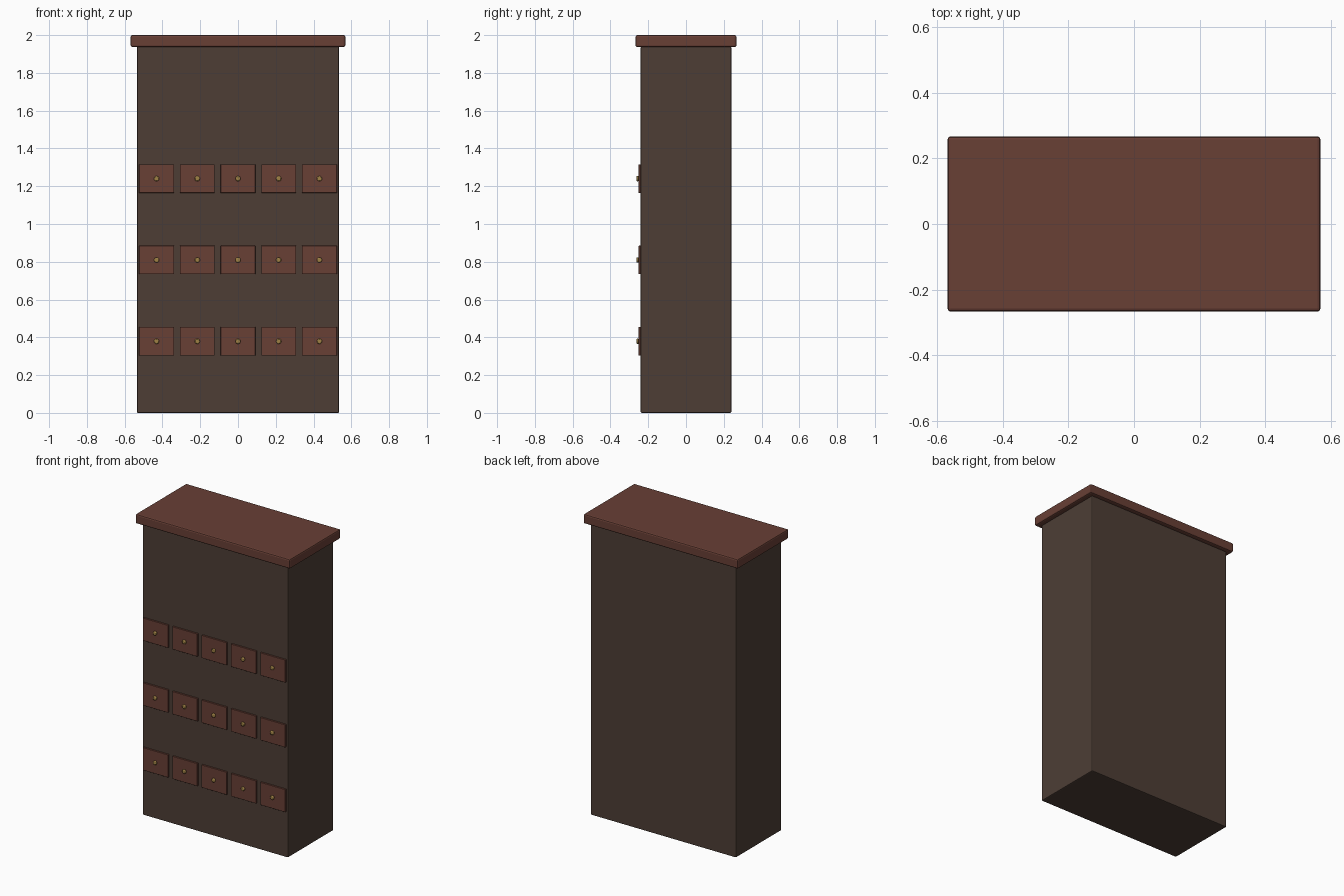
import bpy, bmesh, math
from mathutils import Matrix

if "Cube" in bpy.data.objects:
    bpy.data.objects.remove(bpy.data.objects["Cube"])


def material(name, rgb):
    m = bpy.data.materials.new(name)
    m.diffuse_color = (*rgb, 1)
    m.use_nodes = True
    m.node_tree.nodes["Principled BSDF"].inputs["Base Color"].default_value = m.diffuse_color
    return m


dark_wood = material("dark_wood", (0.075, 0.048, 0.036))
red_wood = material("red_wood", (0.14, 0.05, 0.036))
brass = material("brass", (0.35, 0.22, 0.06))


def finish(bm, name, mat, bevel, segments):
    me = bpy.data.meshes.new(name)
    bm.to_mesh(me)
    bm.free()
    ob = bpy.data.objects.new(name, me)
    bpy.context.collection.objects.link(ob)
    me.materials.append(mat)
    mod = ob.modifiers.new("bevel", "BEVEL")
    mod.width, mod.segments = bevel, segments
    mod.limit_method = "ANGLE"
    return ob


def box(name, lo, hi, mat, bevel, segments=2):
    bm = bmesh.new()
    size = [b - a for a, b in zip(lo, hi)]
    mid = [(a + b) / 2 for a, b in zip(lo, hi)]
    bmesh.ops.create_cube(bm, size=1, matrix=Matrix.Translation(mid) @ Matrix.Diagonal((*size, 1)))
    return finish(bm, name, mat, bevel, segments)


def disc(name, x, z, y_front, y_back, radius, bevel):
    bm = bmesh.new()
    place = Matrix.Translation((x, (y_front + y_back) / 2, z)) @ Matrix.Rotation(math.pi / 2, 4, "X")
    bmesh.ops.create_cone(bm, cap_ends=True, segments=16, radius1=radius, radius2=radius,
                          depth=y_back - y_front, matrix=place)
    ob = finish(bm, name, brass, bevel, 2)
    bpy.ops.object.select_all(action="DESELECT")
    ob.select_set(True)
    bpy.context.view_layer.objects.active = ob
    bpy.ops.object.shade_smooth_by_angle(angle=math.radians(40))


# Cabinet body and overhanging top
box("cabinet_body", (-0.535, -0.24, 0), (0.535, 0.24, 1.94), dark_wood, 0.006)
box("cabinet_top", (-0.568, -0.267, 1.937), (0.568, 0.267, 2.0), red_wood, 0.009)

# Three rows of five small drawers, each with a round knob
for row in range(3):
    for col in range(5):
        x = (col - 2) * 0.2155
        z = 0.379 + row * 0.4305
        tag = f"{row + 1}_{col + 1}"
        box(f"drawer_front_{tag}", (x - 0.092, -0.251, z - 0.0755),
            (x + 0.092, -0.236, z + 0.0755), red_wood, 0.001, 1)
        disc(f"drawer_knob_{tag}", x, z, -0.263, -0.25, 0.014, 0.005)
